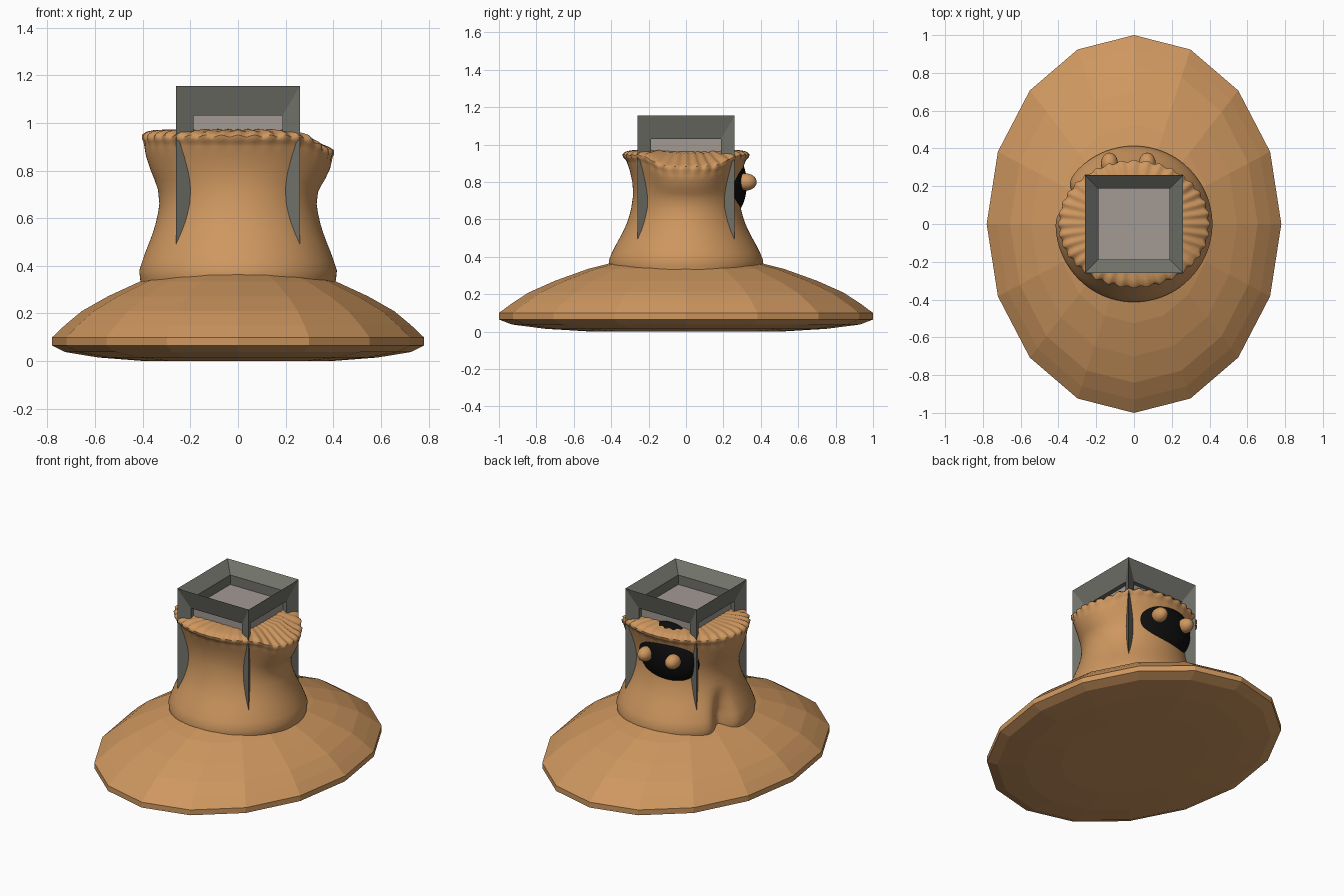
import bpy, bmesh, math
from itertools import product

if "Cube" in bpy.data.objects:
    bpy.data.objects.remove(bpy.data.objects["Cube"])


def material(name, rgb):
    m = bpy.data.materials.new(name)
    m.diffuse_color = (*rgb, 1)
    m.use_nodes = True
    m.node_tree.nodes["Principled BSDF"].inputs["Base Color"].default_value = m.diffuse_color
    return m


TAN = material("tan", (0.62, 0.31, 0.115))
FRAME = material("dark_grey", (0.165, 0.17, 0.145))
GREY = material("light_grey", (0.36, 0.32, 0.295))
BLACK = material("black", (0.004, 0.004, 0.004))


def finish(name, bm, mat, smooth=None):
    bmesh.ops.recalc_face_normals(bm, faces=bm.faces)
    me = bpy.data.meshes.new(name)
    bm.to_mesh(me)
    bm.free()
    ob = bpy.data.objects.new(name, me)
    bpy.context.collection.objects.link(ob)
    me.materials.append(mat)
    if smooth:
        bpy.ops.object.select_all(action='DESELECT')
        ob.select_set(True)
        bpy.context.view_layer.objects.active = ob
        bpy.ops.object.shade_smooth_by_angle(angle=math.radians(smooth))
    return ob


def loft(rows, n, point):
    """Closed body from rings; point(row, angle) gives each position."""
    bm = bmesh.new()
    rings = [[bm.verts.new(point(r, 2 * math.pi * i / n)) for i in range(n)] for r in rows]
    for a, b in zip(rings, rings[1:]):
        for i in range(n):
            j = (i + 1) % n
            bm.faces.new((a[i], a[j], b[j], b[i]))
    bm.faces.new(rings[0])
    bm.faces.new(rings[-1])
    return bm


def ellipsoid(name, centre, radii, mat, n):
    bm = bmesh.new()
    bmesh.ops.create_uvsphere(bm, u_segments=n, v_segments=n // 2, radius=1)
    for v in bm.verts:
        v.co = [c + r * k for c, r, k in zip(centre, radii, v.co)]
    return finish(name, bm, mat, 60)


# Low-poly oval brim: (fraction of full size, height)
brim = [(0.5, 0.0), (0.75, 0.015), (0.93, 0.038), (1, 0.065), (1, 0.10), (0.93, 0.152),
        (0.84, 0.21), (0.7, 0.272), (0.525, 0.335), (0.4, 0.367), (0.2, 0.385)]
finish("brim", loft(brim, 16, lambda r, a: (0.78 * r[0] * math.cos(a), r[0] * math.sin(a), r[1])), TAN)

# Waisted body: (height, x radius, y radius, flute depth)
body = [(0.30, 0.405, 0.405, 0), (0.35, 0.412, 0.412, 0), (0.38, 0.415, 0.413, 0),
        (0.42, 0.402, 0.397, 0), (0.46, 0.388, 0.377, 0), (0.50, 0.372, 0.355, 0),
        (0.54, 0.357, 0.334, 0), (0.58, 0.345, 0.316, 0), (0.62, 0.336, 0.303, 0),
        (0.66, 0.33, 0.293, 0), (0.72, 0.336, 0.284, 0), (0.76, 0.35, 0.284, 0),
        (0.80, 0.366, 0.287, 0), (0.86, 0.386, 0.30, 0), (0.90, 0.393, 0.314, 0),
        (0.918, 0.394, 0.32, 0.003), (0.928, 0.398, 0.332, 0.005), (0.945, 0.398, 0.334, 0.006),
        (0.958, 0.38, 0.318, 0.006), (0.966, 0.35, 0.29, 0.005), (0.971, 0.27, 0.23, 0.003),
        (0.974, 0.1, 0.1, 0)]


def body_point(row, a):
    z, rx, ry, flute = row
    d = math.pi - abs(abs(a - math.radians(160)) - math.pi)
    # dent near the foot
    low = max(0, min(1, (0.60 - z) / 0.18))
    k = 1 - 0.2 * low * math.exp(-(d / 0.16) ** 2)
    # fluted lip, drooping on one side
    wave = flute * math.cos(36 * a)
    side = math.atan2(math.sin(a), math.cos(a))
    t = max(0, min(1, (z - 0.68) / 0.22)) * max(0, min(1, (rx - 0.24) / 0.12))
    droop = t * (0.065 * math.exp(-(side / 0.62) ** 4) + 0.02 * math.exp(-((side - 0.65) / 0.25) ** 2))
    return ((rx * k + wave) * math.cos(a), (ry * k + wave) * math.sin(a), z - droop + wave * 0.7)


finish("body", loft(body, 180, body_point), TAN, 50)

# Open box frame with mitred bars that slope inward
CX, CZ, HZ = 0.26, 0.71, 0.445
I, F = 0.72, 0.86
bm = bmesh.new()
verts = {}


def corner(kind, s, axis=None):
    key = (kind, s, axis)
    if key not in verts:
        k = {"out": 1, "in": I, "face": I}[kind]
        c = [k * q for q in s]
        if kind == "face":
            c[axis] = F * s[axis]
        verts[key] = bm.verts.new((c[0] * CX, c[1] * CX, CZ + c[2] * HZ))
    return verts[key]


for axis in range(3):
    others = [i for i in range(3) if i != axis]
    for s in product((-1, 1), repeat=2):
        ends = []
        for e in (-1, 1):
            p = [0, 0, 0]
            p[axis] = e
            p[others[0]], p[others[1]] = s
            ends.append(tuple(p))
        for f in others:
            for kind in ("out", "in"):
                bm.faces.new((corner(kind, ends[0]), corner(kind, ends[1]),
                              corner("face", ends[1], f), corner("face", ends[0], f)))
finish("box_frame", bm, FRAME)

# Grey block inside the frame
bm = bmesh.new()
bmesh.ops.create_cube(bm, size=1)
for v in bm.verts:
    v.co = (v.co.x * 0.39, v.co.y * 0.39, 0.765 + v.co.z * 0.53)
finish("inner_block", bm, GREY)

# Dark patch on the back with two small knobs
ellipsoid("back_patch", (-0.03, 0.2, 0.79), (0.215, 0.125, 0.197), BLACK, 48)
for x, side in ((-0.13, "left"), (0.07, "right")):
    ellipsoid(side + "_knob", (x, 0.32, 0.80), (0.045, 0.058, 0.046), TAN, 20)
